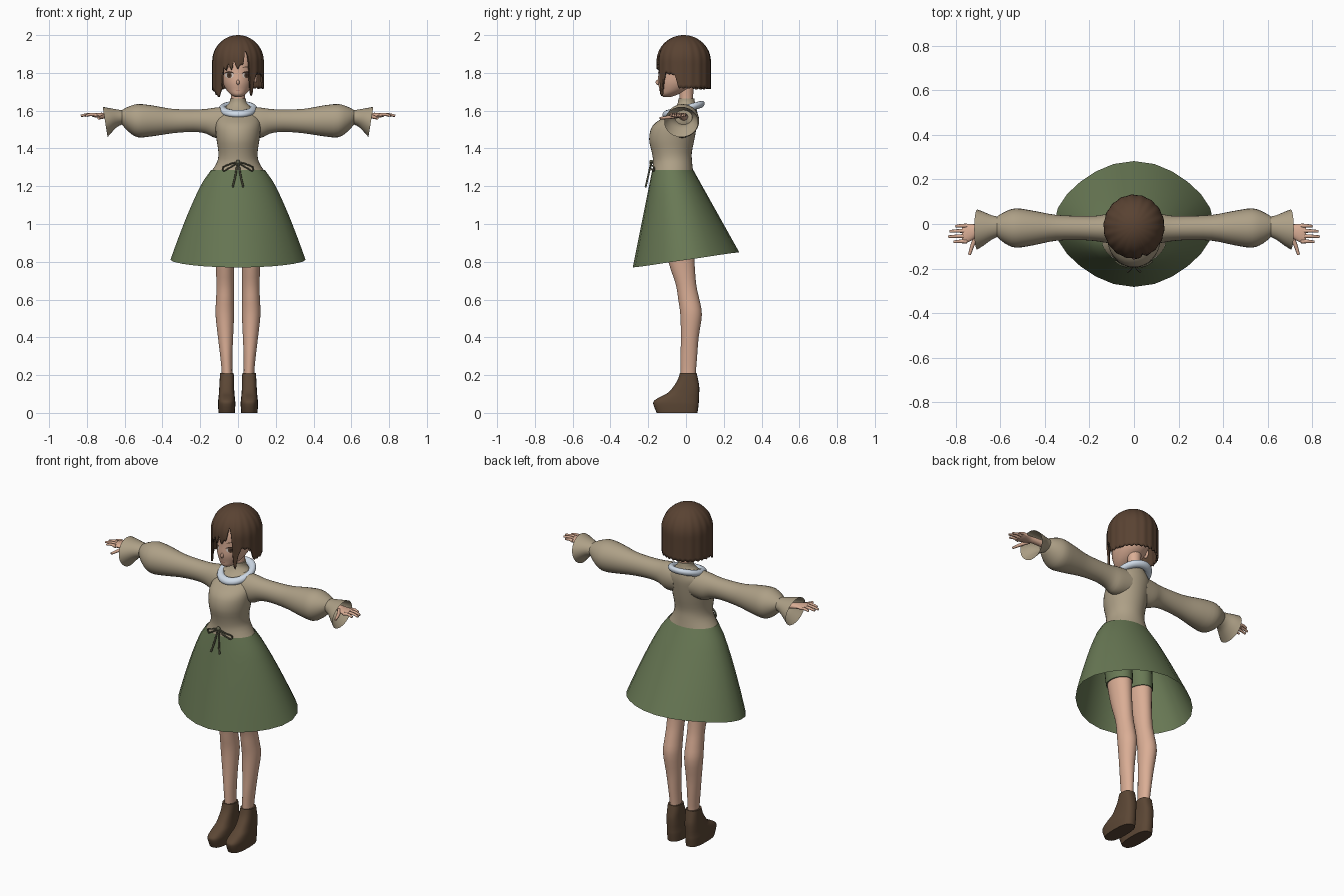
import bpy, bmesh, math
from mathutils import Vector
from mathutils.bvhtree import BVHTree

cube = bpy.data.objects.get("Cube")
if cube:
    bpy.data.objects.remove(cube)


def mat(name, r, g, b):
    m = bpy.data.materials.new(name)
    m.use_nodes = True
    m.diffuse_color = (r, g, b, 1)
    bsdf = next(n for n in m.node_tree.nodes if n.type == 'BSDF_PRINCIPLED')
    bsdf.inputs["Base Color"].default_value = (r, g, b, 1)
    bsdf.inputs["Roughness"].default_value = 0.8
    return m


SKIN = mat("skin", .70, .42, .30)
HAIR = mat("brown hair", .10, .055, .032)
KNIT = mat("beige knit", .42, .35, .24)
GREEN = mat("green cloth", .14, .19, .09)
LEATHER = mat("brown leather", .105, .062, .035)
PALE = mat("pale blue trim", .62, .70, .80)
RIBBON = mat("olive ribbon", .13, .13, .08)
WHITE = mat("eye white", .68, .60, .55)
DARK = mat("dark brown", .04, .022, .015)
LIP = mat("lip", .42, .17, .13)


def add_mirror(ob):
    mod = ob.modifiers.new("mirror", 'MIRROR')
    mod.use_mirror_merge = False


def finish(name, bm, material, mirror=False, angle=50):
    bmesh.ops.recalc_face_normals(bm, faces=bm.faces)
    me = bpy.data.meshes.new(name)
    bm.to_mesh(me)
    bm.free()
    me.shade_smooth()
    me.set_sharp_from_angle(angle=math.radians(angle))
    me.materials.append(material)
    ob = bpy.data.objects.new(name, me)
    bpy.context.scene.collection.objects.link(ob)
    if mirror:
        add_mirror(ob)
    return ob


def bridge(bm, rings):
    n = len(rings[0])
    for a, b in zip(rings, rings[1:]):
        for i in range(n):
            bm.faces.new((a[i], a[(i + 1) % n], b[(i + 1) % n], b[i]))


def smooth_rows(rows, sub):
    # Catmull-Rom interpolation between cross-sections
    out = []
    for i in range(len(rows) - 1):
        quad = [rows[max(i - 1, 0)], rows[i], rows[i + 1], rows[min(i + 2, len(rows) - 1)]]
        for k in range(sub):
            t = k / sub
            out.append([b + .5 * t * (c - a + t * (2 * a - 5 * b + 4 * c - d + t * (3 * (b - c) + d - a)))
                        for a, b, c, d in zip(*quad)])
    return out + [rows[-1]]


def loft(name, rows, material, axis='z', mirror=False, n=28, power=1.0, caps=True, sub=3):
    # each row: position on the axis, two centre values, two radii
    bm = bmesh.new()
    rings = []
    for p, cu, cv, ru, rv in smooth_rows(rows, sub):
        ring = []
        for i in range(n):
            a = math.tau * i / n
            c, s = math.cos(a), math.sin(a)
            u = cu + ru * math.copysign(abs(c) ** power, c)
            v = cv + rv * math.copysign(abs(s) ** power, s)
            ring.append(bm.verts.new((u, v, p) if axis == 'z' else (p, u, v)))
        rings.append(ring)
    bridge(bm, rings)
    if caps:
        bm.faces.new(rings[0])
        bm.faces.new(rings[-1])
    return finish(name, bm, material, mirror)


def ball(name, centre, size, material, mirror=False):
    bm = bmesh.new()
    bmesh.ops.create_uvsphere(bm, u_segments=16, v_segments=10, radius=1)
    for v in bm.verts:
        v.co = Vector(centre) + Vector(a * b for a, b in zip(v.co, size))
    return finish(name, bm, material, mirror)


def tube(name, points, radius, material, taper=1.0):
    cu = bpy.data.curves.new(name, 'CURVE')
    cu.dimensions = '3D'
    cu.bevel_depth = radius
    cu.bevel_resolution = 2
    cu.resolution_u = 6
    cu.use_fill_caps = True
    sp = cu.splines.new('BEZIER')
    sp.bezier_points.add(len(points) - 1)
    for i, (bp, p) in enumerate(zip(sp.bezier_points, points)):
        bp.co = p
        bp.handle_left_type = bp.handle_right_type = 'AUTO'
        bp.radius = 1 + (taper - 1) * i / (len(points) - 1)
    cu.materials.append(material)
    ob = bpy.data.objects.new(name, cu)
    bpy.context.scene.collection.objects.link(ob)
    add_mirror(ob)


# Legs, shorts and boots
loft("leg", [(.15, .058, .012, .03, .04), (.21, .058, .012, .028, .04), (.3, .062, .015, .032, .044),
             (.4, .066, .02, .04, .047), (.52, .07, .027, .049, .057), (.6, .069, .015, .047, .056),
             (.68, .068, 0, .046, .054), (.8, .069, -.024, .05, .069), (.95, .07, -.04, .06, .08),
             (1.15, .068, -.06, .065, .085)], SKIN, mirror=True)
loft("shorts_leg", [(.92, .07, -.038, .064, .084), (1.05, .07, -.05, .068, .088),
                    (1.2, .065, -.065, .068, .09)], GREEN, mirror=True)
loft("boot", [(0, .06, -.047, .043, .108), (.045, .06, -.053, .046, .12), (.065, .06, -.05, .045, .118),
              (.085, .06, -.034, .043, .103), (.106, .06, -.013, .041, .083), (.14, .06, .002, .039, .068),
              (.175, .059, .01, .038, .054), (.212, .059, .012, .036, .044)],
     LEATHER, mirror=True, power=.75)

# Skirt: flared open shell with a hem that rises towards the back
bm = bmesh.new()
rings = []
for k in range(9):
    t = k / 8
    ring = []
    for i in range(24):
        a = math.tau * i / 24
        c, s = math.cos(a), math.sin(a)
        pinch = 1 - .05 * t * math.sin(2 * a) ** 2
        hem = .81 + .04 * s
        ring.append(bm.verts.new(((.143 + .215 * t ** .78) * c * pinch,
                                  -.07 * (1 - t) + (.109 + .173 * t) * s * pinch,
                                  1.285 + (hem - 1.285) * t)))
    rings.append(ring)
bridge(bm, rings)
finish("skirt", bm, GREEN)

# Sweater body with high neck
loft("sweater_body", [(1.275, 0, -.07, .143, .108), (1.33, 0, -.071, .11, .103), (1.38, 0, -.075, .104, .106),
                      (1.45, 0, -.075, .114, .12), (1.52, 0, -.06, .12, .117), (1.57, 0, -.025, .113, .087),
                      (1.61, 0, -.004, .078, .06), (1.64, 0, .002, .047, .046),
                      (1.665, 0, .002, .042, .042)], KNIT, n=36)

# Sleeves: puffed, pinched at the wrist, flared open cuff
loft("sleeve", [(.05, -.02, 1.54, .07, .08), (.12, -.02, 1.536, .065, .08), (.17, -.02, 1.544, .057, .065),
                (.24, -.018, 1.547, .054, .059), (.35, -.017, 1.545, .058, .065), (.45, -.018, 1.546, .077, .081),
                (.53, -.018, 1.547, .088, .088), (.58, -.016, 1.555, .07, .066), (.615, -.012, 1.565, .045, .038)],
     KNIT, axis='x', mirror=True)
cuff = loft("cuff", [(.61, -.012, 1.565, .045, .037), (.64, -.016, 1.561, .056, .046),
                     (.675, -.021, 1.55, .076, .064), (.705, -.025, 1.54, .09, .08)],
            KNIT, axis='x', mirror=True, caps=False)
for v in cuff.data.vertices:
    v.co.x += max(0, v.co.x - .61) * (v.co.z - 1.55) * 1.7

# Hands
loft("palm", [(.62, -.012, 1.568, .022, .02), (.69, -.02, 1.572, .021, .016), (.72, -.035, 1.575, .034, .014),
              (.755, -.043, 1.576, .043, .012), (.77, -.044, 1.576, .04, .008)], SKIN, axis='x', mirror=True, n=16)
for label, y, tip in (("little", -.008, .80), ("ring", -.031, .826), ("middle", -.055, .832), ("index", -.078, .808)):
    tube(label + "_finger", [(.75, y, 1.577), ((.75 + tip) / 2, y, 1.58), (tip, y - .002, 1.573)], .01, SKIN, .6)
tube("thumb", [(.70, -.045, 1.572), (.722, -.09, 1.565), (.738, -.138, 1.56)], .012, SKIN, .55)

# Ring collar, higher at the back
bm = bmesh.new()
rings = []
for i in range(40):
    a = math.tau * i / 40
    ring = []
    for j in range(12):
        b = math.tau * j / 12
        r = .083 + .019 * math.cos(b)
        y = 1.1 * r * math.sin(a)
        ring.append(bm.verts.new((r * math.cos(a), y - .013, 1.608 + .27 * y + .019 * math.sin(b))))
    rings.append(ring)
bridge(bm, rings + rings[:1])
finish("ring_collar", bm, PALE)

# Waist bow
ball("bow_knot", (0, -.184, 1.328), (.011, .01, .012), RIBBON)
tube("bow_loop", [(.005, -.183, 1.325), (.04, -.19, 1.318), (.08, -.168, 1.287), (.045, -.188, 1.298),
                  (.005, -.183, 1.322)], .004, RIBBON)
tube("bow_tail", [(.004, -.185, 1.322), (.013, -.199, 1.26), (.028, -.214, 1.195)], .005, RIBBON)

# Head, neck, ears and nose
loft("neck", [(1.6, 0, .002, .037, .037), (1.67, 0, .002, .036, .036), (1.74, 0, .0, .04, .04)], SKIN)
head = loft("head", [(1.672, 0, -.1, .014, .018), (1.685, 0, -.09, .038, .045), (1.71, 0, -.065, .061, .075),
                     (1.75, 0, -.04, .081, .108), (1.8, 0, -.025, .09, .121), (1.86, 0, -.02, .095, .124),
                     (1.92, 0, -.015, .085, .109), (1.96, 0, -.012, .05, .07), (1.975, 0, -.012, .015, .02)],
            SKIN, n=40)
ball("ear", (.09, -.008, 1.775), (.012, .02, .03), SKIN, True)
ball("nose", (0, -.148, 1.75), (.008, .013, .014), SKIN)

# Painted face details, laid onto the head surface
bm = bmesh.new()
bm.from_mesh(head.data)
surface = BVHTree.FromBMesh(bm)
bm.free()


def plate(name, cx, cz, w, h, material, lift, bend=0.0, mirror=True):
    bm = bmesh.new()
    rings = []
    for f in (.05, .5, 1):
        ring = []
        for i in range(20):
            a = math.tau * i / 20
            x, z = f * math.cos(a), f * math.sin(a)
            px, pz = cx + w * x, cz + h * z - bend * x * x
            hit = surface.ray_cast(Vector((px, -1, pz)), Vector((0, 1, 0)))[0]
            ring.append(bm.verts.new((px, hit.y - lift, pz)))
        rings.append(ring)
    bridge(bm, rings)
    bm.faces.new(rings[0])
    finish(name, bm, material, mirror)


plate("eye_white", .046, 1.788, .023, .016, WHITE, .002)
plate("iris", .046, 1.788, .013, .016, HAIR, .0035)
plate("pupil", .046, 1.788, .006, .009, DARK, .005)
plate("upper_lashes", .047, 1.805, .027, .004, DARK, .006, .008)
plate("eyebrow", .046, 1.832, .024, .0025, HAIR, .003, .006)
plate("mouth", 0, 1.708, .014, .0025, LIP, .003, -.002, False)

# Bobbed hair: shell whose lower edge varies around the head (degrees from front, height)
EDGE = [(-180, 1.72), (-75, 1.71), (-62, 1.69), (-50, 1.675), (-40, 1.72), (-36, 1.83), (-28, 1.81),
        (-24, 1.85), (-14, 1.815), (-10, 1.86), (0, 1.82), (8, 1.85), (12, 1.84), (18, 1.93), (24, 1.88),
        (29, 1.7), (34, 1.675), (40, 1.76), (46, 1.8), (70, 1.79), (79, 1.72), (180, 1.72)]


def edge_height(d):
    for (a, za), (b, zb) in zip(EDGE, EDGE[1:]):
        if a <= d <= b:
            return za + (zb - za) * (d - a) / (b - a)


bm = bmesh.new()
TOP, MID, COLS, ROWS = .14, 1.86, 144, 20
grid = [[] for _ in range(ROWS + 1)]
for i in range(COLS):
    d = -180 + 360 * i / COLS
    a = math.radians(d)
    low = edge_height(d) + .004 * math.sin(a * 31)
    arc = TOP * math.pi / 2
    length = arc + MID - low if low < MID else TOP * math.acos((low - MID) / TOP)
    for k in range(ROWS + 1):
        s = length * k / ROWS
        phi = min(s / TOP, math.pi / 2)
        r = math.sin(phi) * (1 + .01 * math.sin(18 * a) * min(1, s / .15))
        z = MID + TOP * math.cos(phi) - max(0, s - arc)
        grid[k].append(bm.verts.new((.136 * r * math.sin(a), -.012 - .143 * r * math.cos(a), z)))
bridge(bm, grid)
bmesh.ops.remove_doubles(bm, verts=bm.verts, dist=.00005)
hair = finish("bobbed_hair", bm, HAIR)
shell = hair.modifiers.new("thickness", 'SOLIDIFY')
shell.thickness = .01
shell.offset = -1
